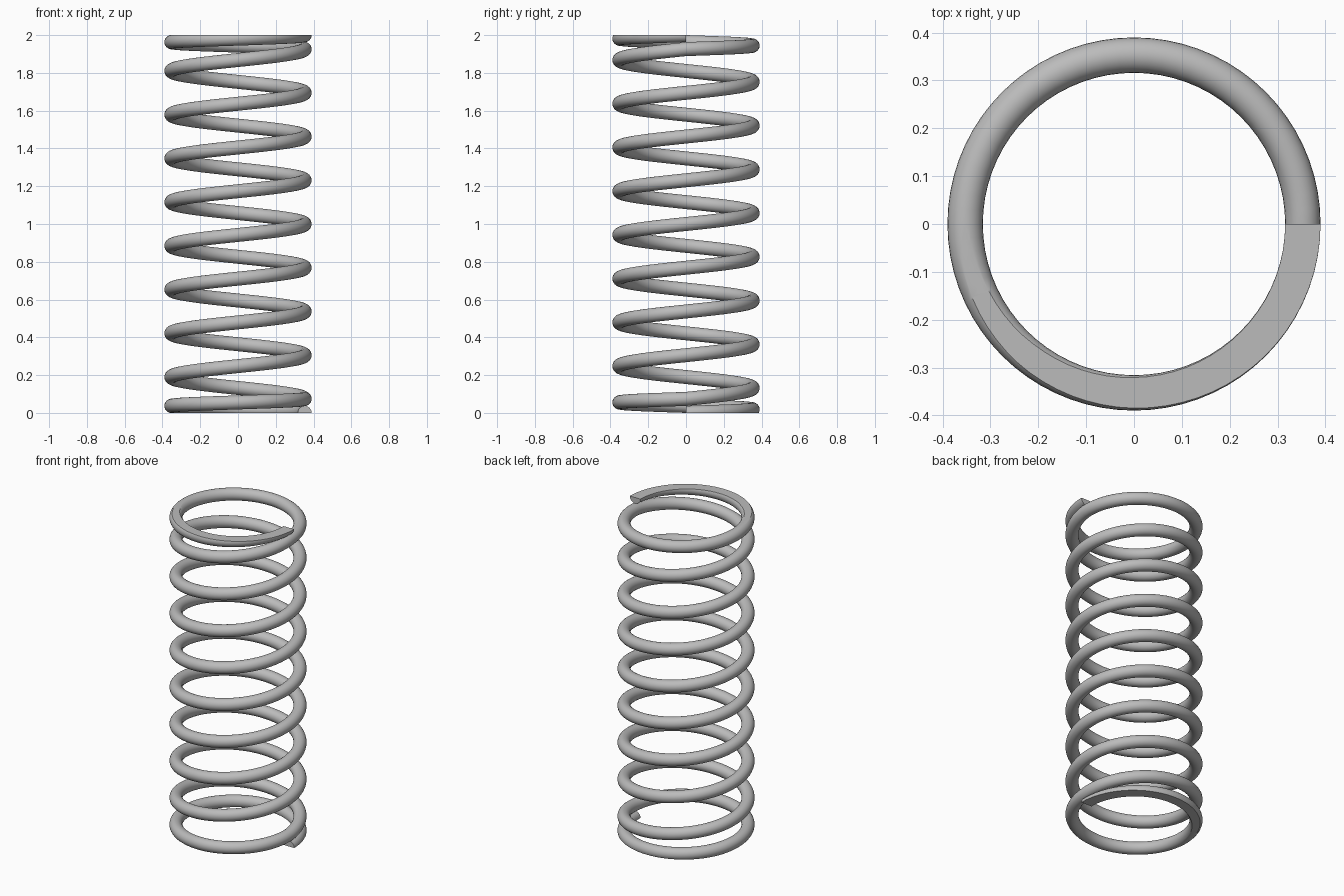
import bpy, bmesh
from math import sin, cos, tau, radians

cube = bpy.data.objects.get("Cube")
if cube:
    bpy.data.objects.remove(cube)

HEIGHT = 2.0
COIL_RADIUS = 0.353
WIRE_RADIUS = 0.037
ACTIVE_TURNS = 8            # open coils between the two closed end coils
STEPS, SIDES = 72, 24       # per turn, around the wire

closed_pitch = 2 * WIRE_RADIUS
open_pitch = (HEIGHT - 2 * closed_pitch) / ACTIVE_TURNS


def wire_height(turn):
    """Height of the wire centre: closed coil, open coils, closed coil."""
    first = min(turn, 1)
    middle = min(max(turn - 1, 0), ACTIVE_TURNS)
    last = max(turn - 1 - ACTIVE_TURNS, 0)
    return (first + last) * closed_pitch + middle * open_pitch


# Sweep a round section along the helix
bm = bmesh.new()
rings = []
for i in range((ACTIVE_TURNS + 2) * STEPS + 1):
    turn = i / STEPS
    a = tau * turn
    ring = []
    for j in range(SIDES):
        b = tau * j / SIDES
        r = COIL_RADIUS + WIRE_RADIUS * cos(b)
        ring.append(bm.verts.new((r * cos(a), r * sin(a),
                                  wire_height(turn) + WIRE_RADIUS * sin(b))))
    rings.append(ring)
for lower, upper in zip(rings, rings[1:]):
    for j in range(SIDES):
        k = (j + 1) % SIDES
        bm.faces.new((lower[j], upper[j], upper[k], lower[k]))
bm.faces.new(rings[0])
bm.faces.new(rings[-1][::-1])

# Grind both ends flat
for z, direction in ((0, -1), (HEIGHT, 1)):
    bmesh.ops.bisect_plane(bm, geom=bm.verts[:] + bm.edges[:] + bm.faces[:],
                           dist=1e-5, plane_co=(0, 0, z),
                           plane_no=(0, 0, direction), clear_outer=True)
    rim = [e for e in bm.edges if e.is_boundary]
    bmesh.ops.triangle_fill(bm, edges=rim, use_beauty=True,
                            normal=(0, 0, direction))
bmesh.ops.recalc_face_normals(bm, faces=bm.faces[:])

mesh = bpy.data.meshes.new("coil_spring")
bm.to_mesh(mesh)
bm.free()
spring = bpy.data.objects.new("coil_spring", mesh)
bpy.context.collection.objects.link(spring)

# Plain steel grey
steel = bpy.data.materials.new("steel_grey")
steel.use_nodes = True
color = (0.5, 0.5, 0.5, 1)
steel.diffuse_color = color
steel.node_tree.nodes["Principled BSDF"].inputs["Base Color"].default_value = color
mesh.materials.append(steel)

bpy.ops.object.select_all(action="DESELECT")
spring.select_set(True)
bpy.context.view_layer.objects.active = spring
bpy.ops.object.shade_smooth_by_angle(angle=radians(30))
